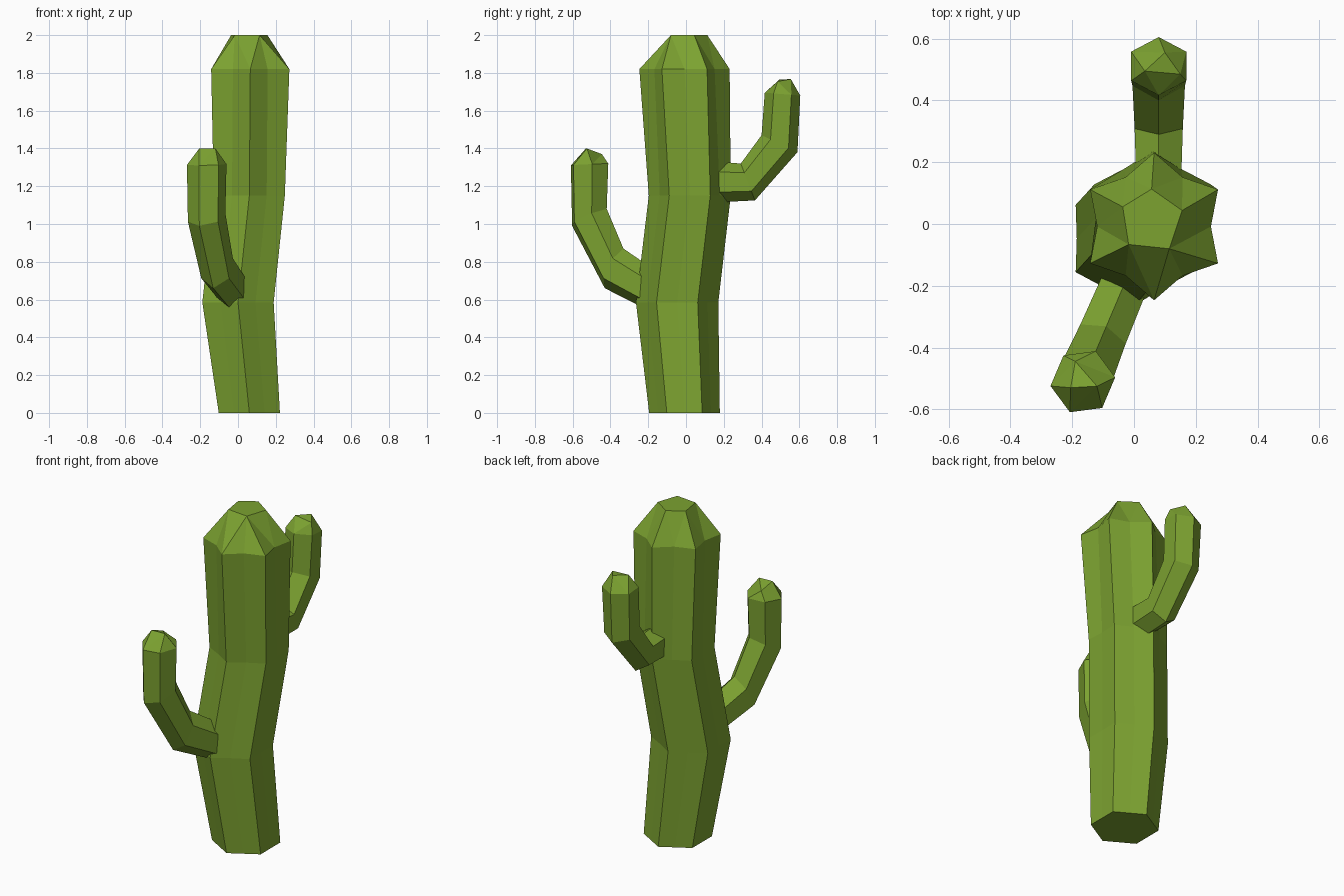
import bpy, math
from mathutils import Vector

if "Cube" in bpy.data.objects:
    bpy.data.objects.remove(bpy.data.objects["Cube"])

green = bpy.data.materials.new("cactus_green")
green.diffuse_color = (0.2, 0.36, 0.03, 1)
green.use_nodes = True
green.node_tree.nodes["Principled BSDF"].inputs["Base Color"].default_value = green.diffuse_color


def loft(name, rings, tip):
    """Skin equal rings, then close the last one onto a smaller tip polygon."""
    n, m = len(rings[0]), len(tip)
    verts = [v for r in rings for v in r] + list(tip)
    faces = [tuple(reversed(range(n)))]
    for k in range(len(rings) - 1):
        for i in range(n):
            a, b = k * n + i, k * n + (i + 1) % n
            faces.append((a, b, b + n, a + n))
    last, t0 = (len(rings) - 1) * n, len(rings) * n
    near = []
    for i in range(n):
        mid = (rings[-1][i] + rings[-1][(i + 1) % n]) / 2
        near.append(min(range(m), key=lambda j: (tip[j] - mid).length))
    for i in range(n):
        j = (i + 1) % n
        faces.append((last + i, last + j, t0 + near[i]))
        k = near[i]
        while k != near[j]:
            faces.append((last + j, t0 + (k + 1) % m, t0 + k))
            k = (k + 1) % m
    faces.append(tuple(range(t0, t0 + m)))
    mesh = bpy.data.meshes.new(name)
    mesh.from_pydata(verts, [], faces)
    mesh.materials.append(green)
    obj = bpy.data.objects.new(name, mesh)
    bpy.context.collection.objects.link(obj)
    return obj


def polar(cx, cy, z, r, deg):
    a = math.radians(deg)
    return Vector((cx + r * math.cos(a), cy + r * math.sin(a), z))


# Trunk: six ribs with shallow grooves (x, y, z, rib radius, groove factor)
trunk = []
for x, y, z, r, g in [(0.06, -0.008, 0, 0.187, 0.866), (0, -0.047, 0.585, 0.218, 0.85),
                      (0.06, 0.02, 1.15, 0.217, 0.845), (0.065, -0.008, 1.82, 0.239, 0.77)]:
    trunk.append([polar(x, y, z, r * (1 if i % 2 else g), 30 * i) for i in range(12)])
loft("trunk", trunk, [polar(0.057, 0.008, 2.0, 0.105, d) for d in (20, 90, 153, 225, 303)])


def arm(name, origin, heading, profile, tip):
    """Profile rows: outer (distance, z), inner (distance, z), side radius."""
    h = math.radians(heading)
    u = Vector((math.cos(h), math.sin(h), 0))
    side = Vector((-u.y, u.x, 0))
    o = Vector((*origin, 0))
    rings = []
    for so, zo, si, zi, w in profile:
        outer, inner = Vector((so, zo)), Vector((si, zi))
        c, d = (outer + inner) / 2, (outer - inner) / 2
        ring = []
        for i in range(6):
            a = math.radians(60 * i)
            p = c + d * math.cos(a)
            ring.append(o + u * p.x + side * (w * math.sin(a)) + Vector((0, 0, p.y)))
        rings.append(ring)
    loft(name, rings, [Vector(t) for t in tip])


# Upper arm at the back
arm("back_arm", (0.08, 0), 90,
    [(0.17, 1.115, 0.17, 1.33, 0.085), (0.365, 1.125, 0.29, 1.32, 0.09),
     (0.59, 1.38, 0.40, 1.47, 0.098), (0.605, 1.68, 0.417, 1.695, 0.103)],
    [(0.15, 0.485, 1.755), (0.10, 0.555, 1.767), (0.035, 0.495, 1.765)])

# Lower arm at the front
arm("front_arm", (0.051, 0), -113,
    [(0.2, 0.535, 0.17, 0.75, 0.087), (0.467, 0.66, 0.36, 0.87, 0.092),
     (0.655, 0.99, 0.456, 1.08, 0.1), (0.662, 1.31, 0.447, 1.32, 0.105)],
    [(-0.205, -0.53, 1.4), (-0.12, -0.525, 1.4), (-0.19, -0.445, 1.37)])
